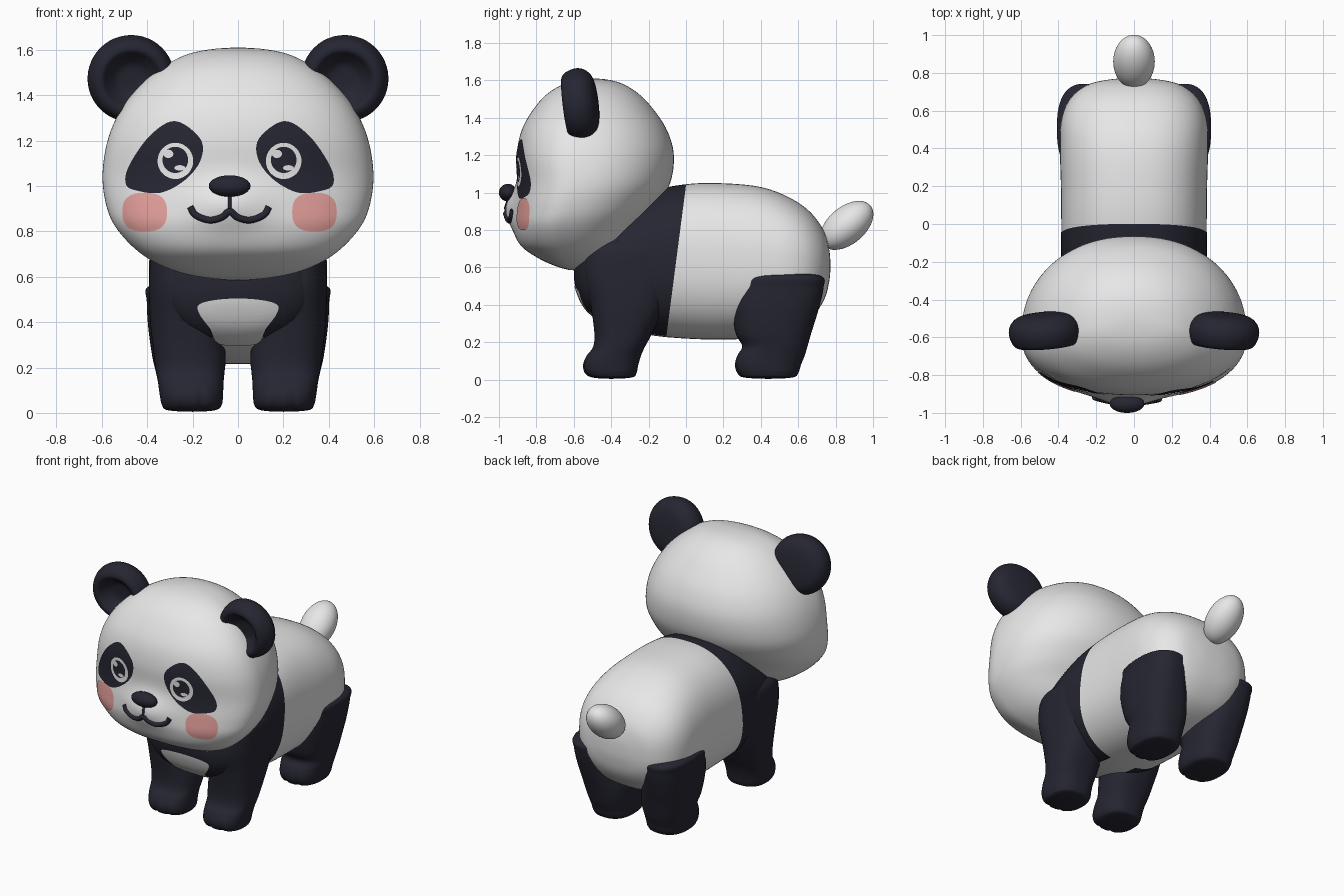
import bpy, bmesh, math
from mathutils import Vector
from mathutils.bvhtree import BVHTree

if "Cube" in bpy.data.objects:
    bpy.data.objects.remove(bpy.data.objects["Cube"])


def material(name, rgb):
    m = bpy.data.materials.new(name)
    m.diffuse_color = (*rgb, 1)
    m.use_nodes = True
    m.node_tree.nodes["Principled BSDF"].inputs["Base Color"].default_value = m.diffuse_color
    return m


WHITE = material("soft white", (0.8, 0.8, 0.8))
BLACK = material("blue black", (0.019, 0.019, 0.032))
PINK = material("cheek pink", (0.8, 0.36, 0.34))
FACE_X = -0.037          # the face sits slightly off centre


def spline(p, n):
    """Catmull-Rom through p[1:-1]; first and last are guide points."""
    out = []
    for i in range(1, len(p) - 2):
        for k in range(n):
            t = k / n
            out.append([.5 * (2 * b + (c - a) * t + (2 * a - 5 * b + 4 * c - d) * t * t
                              + (3 * b - a - 3 * c + d) * t ** 3)
                        for a, b, c, d in zip(*p[i - 1:i + 3])])
    out.append(list(p[-2]))
    return out


def finish(name, bm, *mats):
    me = bpy.data.meshes.new(name)
    for f in bm.faces:
        f.smooth = True
    bm.to_mesh(me)
    bm.free()
    for m in mats:
        me.materials.append(m)
    ob = bpy.data.objects.new(name, me)
    bpy.context.collection.objects.link(ob)
    return ob


def loft(rows, axis, power=2.0, seg=64, peak=0.5, steps=6, warp=None):
    """Rows (t, centre x, half width, low, high) along an axis, closed at both poles."""
    flip = lambda r: (r[0], r[1], -r[2], r[4], r[3])
    rings = spline([flip(rows[1])] + list(rows) + [flip(rows[-2])], steps)
    bm = bmesh.new()

    def vert(x, b, t):
        v = bm.verts.new((x, b, t) if axis == 'z' else (x, t, b))
        if warp:
            warp(v.co)
        return v
    loops = []
    for i, (t, cx, w, lo, hi) in enumerate(rings):
        if i in (0, len(rings) - 1):
            loops.append([vert(cx, lo, t)] * seg)
            continue
        mid, ring = lo + (hi - lo) * peak, []
        for k in range(seg):
            c, s = math.cos(k * math.tau / seg), math.sin(k * math.tau / seg)
            px = math.copysign(abs(c) ** (2 / power), c)
            pb = abs(s) ** (2 / power)
            ring.append(vert(cx + w * px, mid + (pb * (hi - mid) if s > 0 else -pb * (mid - lo)), t))
        loops.append(ring)
    for a, b in zip(loops, loops[1:]):
        for k in range(seg):
            j = (k + 1) % seg
            bm.faces.new(dict.fromkeys((a[k], a[j], b[j], b[k])))
    bmesh.ops.recalc_face_normals(bm, faces=bm.faces[:])
    return bm


def project(tree, x, z, cx, cz, off):
    """Drop a front-view point onto a surface, pulling it inward on a miss."""
    for _ in range(20):
        hit, nor, _i, _d = tree.ray_cast(Vector((x, -2, z)), Vector((0, 1, 0)))
        if hit:
            return hit + nor * off
        x, z = x + (cx - x) * .05, z + (cz - z) * .05
    return Vector((x, -.9, z))


def decal(name, tree, outline, mat, off, rings=8):
    """Thin painted patch that follows the surface."""
    cx = sum(p[0] for p in outline) / len(outline)
    cz = sum(p[1] for p in outline) / len(outline)
    bm = bmesh.new()
    loops = [[bm.verts.new(project(tree, cx, cz, cx, cz, off))] * len(outline)]
    for r in range(1, rings + 1):
        f = r / rings
        loops.append([bm.verts.new(project(tree, cx + (x - cx) * f, cz + (z - cz) * f, cx, cz, off))
                      for x, z in outline])
    n = len(outline)
    for a, b in zip(loops, loops[1:]):
        for k in range(n):
            j = (k + 1) % n
            bm.faces.new(dict.fromkeys((a[k], a[j], b[j], b[k])))
    bm.normal_update()
    if sum(f.normal.y for f in bm.faces) > 0:
        bmesh.ops.reverse_faces(bm, faces=bm.faces[:])
    return finish(name, bm, mat)


def oval(cx, cz, rx, rz, power=2.0, n=40):
    out = []
    for k in range(n):
        c, s = math.cos(k * math.tau / n), math.sin(k * math.tau / n)
        out.append((cx + rx * math.copysign(abs(c) ** (2 / power), c),
                    cz + rz * math.copysign(abs(s) ** (2 / power), s)))
    return out


def closed(pts, n=6):
    return spline([pts[-1]] + pts + pts[:2], n)[:-1]


def ellipsoid(name, loc, scale, mat, rot=(0, 0, 0)):
    bpy.ops.mesh.primitive_uv_sphere_add(segments=40, ring_count=24, location=loc, rotation=rot)
    ob = bpy.context.object
    ob.name, ob.scale = name, scale
    ob.data.materials.append(mat)
    bpy.ops.object.shade_smooth()


# Head with a soft muzzle bump
def muzzle(co):
    if co.y < -.6:
        co.y -= .05 * math.exp(-((co.x - FACE_X) / .16) ** 2 - ((co.z - .92) / .1) ** 2)


bm = loft([(.585, 0, 0, -.6, -.6), (.605, 0, .2, -.69, -.51), (.65, 0, .34, -.79, -.40),
           (.72, 0, .45, -.885, -.31), (.82, 0, .54, -.92, -.24), (.92, 0, .582, -.915, -.16),
           (1.05, 0, .597, -.90, -.085), (1.2, 0, .575, -.905, -.065), (1.33, 0, .52, -.88, -.10),
           (1.44, 0, .435, -.82, -.17), (1.53, 0, .325, -.74, -.255), (1.59, 0, .19, -.63, -.36),
           (1.61, 0, 0, -.49, -.49)], 'z', 2.2, 112, .38, warp=muzzle)
head = BVHTree.FromBMesh(bm)
finish("head", bm, WHITE)

# Dished ears
ear = [(-.02, 0), (-.025, .06), (-.055, .10), (-.088, .135), (-.072, .172), (-.01, .192),
       (.045, .175), (.08, .12), (.09, 0)]
for s in (-1, 1):
    ob = finish("ear", loft([(y, 0, r, -r, r) for y, r in ear], 'y', seg=48), BLACK)
    ob.location = (s * .472, -.56, 1.475)
    ob.rotation_euler = (.12, 0, -.08 * s)

# Eye patches, eyes and cheeks
patch = [(.13, 1.21), (.24, 1.285), (.35, 1.22), (.44, 1.09), (.455, 1.01), (.41, .98),
         (.30, .97), (.19, 1.03), (.125, 1.12)]
for s in (-1, 1):
    ex = FACE_X + s * .237
    decal("cheek", head, oval(FACE_X + s * .373, .885, .098, .085, 2.6), PINK, .003)
    decal("eye_patch", head, closed([(FACE_X + s * x, z) for x, z in patch]), BLACK, .005)
    decal("eye_white", head, oval(ex, 1.11, .078, .08), WHITE, .0075)
    decal("pupil", head, oval(ex, 1.115, .056, .058), BLACK, .0095, 5)
    decal("eye_glint", head, oval(ex - .03, 1.142, .022, .018), WHITE, .0115, 3)
    decal("eye_glint_small", head, oval(ex + .02, 1.08, .024, .012), WHITE, .0115, 3)

# Nose and mouth
ellipsoid("nose", (FACE_X, -.952, 1.0), (.092, .048, .047), BLACK)
half = [(.172, .907), (.15, .872), (.09, .85), (.035, .862), (0, .888)]
full = [(-x, z) for x, z in half] + half[-2::-1]
for pts, thick in ((spline([full[0]] + full + [full[-1]], 6), .015),
                   ([(0, .96), (0, .92), (0, .885)], .008)):
    cu = bpy.data.curves.new("mouth", 'CURVE')
    cu.dimensions, cu.bevel_depth, cu.use_fill_caps = '3D', thick, True
    sp = cu.splines.new('POLY')
    sp.points.add(len(pts) - 1)
    for p, (x, z) in zip(sp.points, pts):
        p.co = (*project(head, x + FACE_X, z, 0, .9, 0), 1)
    cu.materials.append(BLACK)
    ob = bpy.data.objects.new("mouth", cu)
    bpy.context.collection.objects.link(ob)
    bpy.ops.object.select_all(action='DESELECT')
    ob.select_set(True)
    bpy.context.view_layer.objects.active = ob
    bpy.ops.object.convert(target='MESH')

# Body, black in front of a slanted cut, white below the chest
bm = loft([(-.60, 0, 0, .57, .57), (-.58, 0, .19, .46, .69), (-.52, 0, .31, .36, .78),
           (-.40, 0, .37, .29, .88), (-.2, 0, .385, .24, 1.0), (0, 0, .385, .22, 1.045),
           (.2, 0, .387, .215, 1.05), (.4, 0, .392, .225, 1.03), (.55, 0, .385, .26, .975),
           (.66, 0, .34, .32, .90), (.735, 0, .25, .42, .80), (.765, 0, .13, .52, .70),
           (.772, 0, 0, .61, .61)], 'y', 2.4, 96)
cut = Vector((0, 1, -.13))
bmesh.ops.bisect_plane(bm, geom=bm.verts[:] + bm.edges[:] + bm.faces[:],
                       plane_co=(0, 0, 1.04), plane_no=cut)
for f in bm.faces:
    c = f.calc_center_median()
    if (c - Vector((0, 0, 1.04))).dot(cut) < 0 and not (c.z < .36 and abs(c.x) < .1):
        f.material_index = 1
body = BVHTree.FromBMesh(bm)
finish("body", bm, WHITE, BLACK)
chest = [(0, .505), (.11, .497), (.175, .475), (.165, .43), (.12, .37), (.09, .31), (0, .3)]
decal("chest_patch", body, closed(chest + [(-x, z) for x, z in chest[-2:0:-1]]), WHITE, .004)

# Legs with toe grooves: (z, inner x, outer x, front y, back y)
front = [(0.005, .2, .2, -.4, -.4), (.012, .10, .31, -.50, -.29), (.035, .072, .335, -.54, -.265),
         (.08, .066, .345, -.55, -.255), (.13, .064, .352, -.53, -.24), (.175, .06, .36, -.497, -.22),
         (.25, .055, .37, -.49, -.18), (.4, .07, .387, -.51, -.11), (.58, .10, .392, -.545, -.06),
         (.72, .15, .375, -.5, -.1), (.76, .27, .27, -.3, -.3)]
hind = [(0.005, .2, .2, .44, .44), (.012, .10, .31, .31, .57), (.035, .072, .335, .275, .6),
        (.08, .066, .345, .262, .615), (.13, .064, .352, .275, .635), (.18, .06, .362, .30, .65),
        (.25, .06, .378, .265, .67), (.38, .09, .396, .245, .71), (.49, .11, .402, .255, .735),
        (.555, .14, .398, .30, .72), (.58, .28, .28, .51, .51)]
for name, rows, toe_y in (("front_leg", front, -.45), ("hind_leg", hind, .36)):
    def toes(co):
        if co.y < toe_y and co.z < .14:
            for gx in (.16, .245):
                co.y += .014 * math.exp(-((abs(co.x) - gx) / .012) ** 2) * (1 - co.z / .14)
    for s in (-1, 1):
        finish(name, loft([(z, s * (a + b) / 2, (b - a) / 2, y0, y1) for z, a, b, y0, y1 in rows],
                          'z', 2.5, 72, warp=toes), BLACK)

# Tail
ellipsoid("tail", (0, .86, .825), (.11, .165, .10), WHITE, (math.radians(40), 0, 0))
